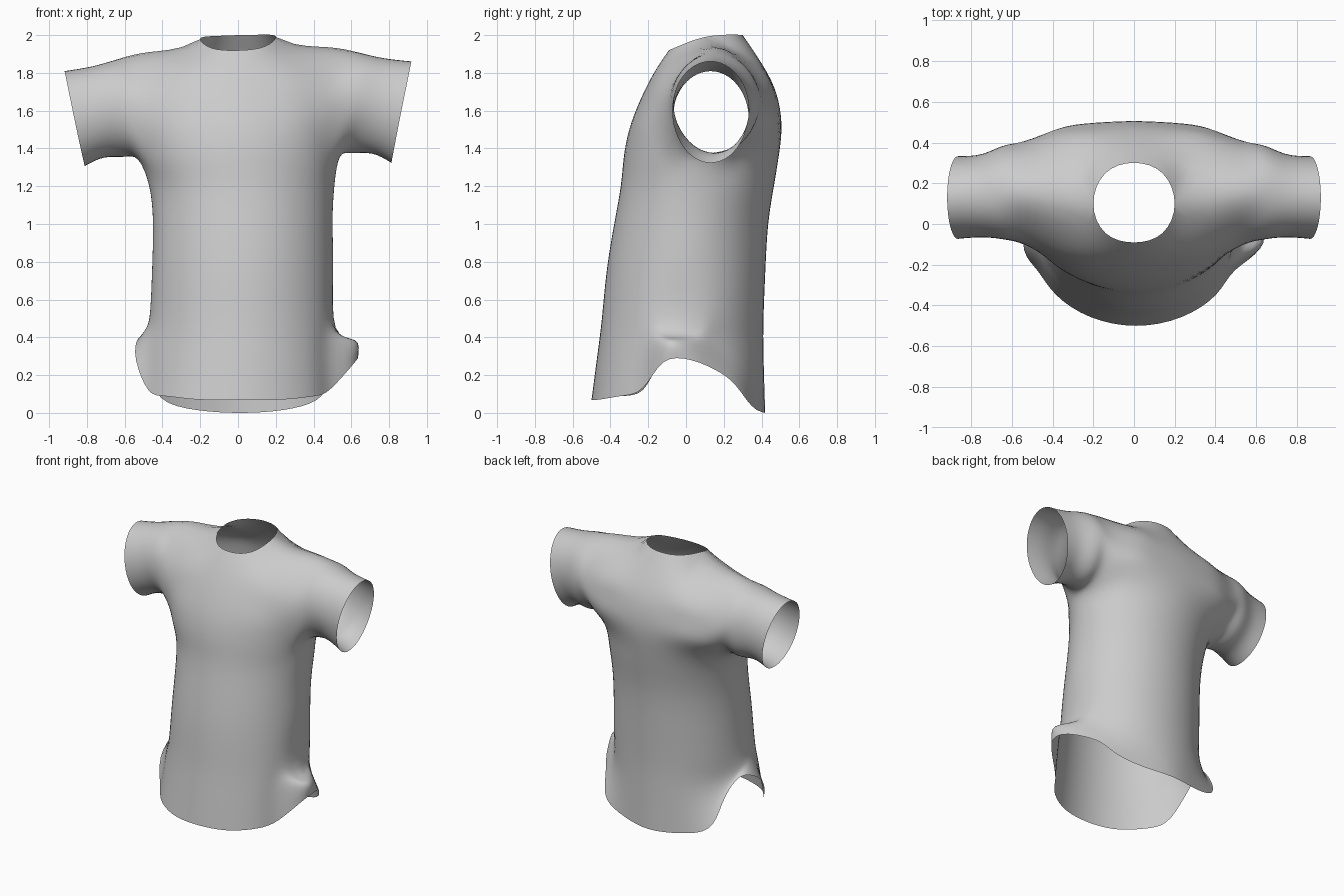
import bpy
import bmesh
from math import sin, cos, radians

cube = bpy.data.objects.get("Cube")
if cube:
    bpy.data.objects.remove(cube)

cloth = bpy.data.materials.new("grey cloth")
cloth.use_nodes = True
grey = (0.6, 0.6, 0.6, 1)
cloth.diffuse_color = grey
cloth.node_tree.nodes["Principled BSDF"].inputs["Base Color"].default_value = grey

bm = bmesh.new()


def point(x, y, z):
    # upper half leans a little: left shoulder sits higher than the right
    lean = min(max((z - 1.2) / 0.3, 0), 1)
    return bm.verts.new((x, y, z + 0.028 * x * lean))


def bridge(a, b, closed=False):
    count = len(a)
    for i in range(count if closed else count - 1):
        j = (i + 1) % count
        bm.faces.new((a[i], a[j], b[j], b[i]))


# Angles round the body: left side, front, right side, back
quarter = [0, 11, 24, 42, 65]
half = quarter + [90] + [180 - a for a in reversed(quarter)]
angles = half[:-1] + [180 + a for a in half[:-1]]
LEFT, RIGHT = 0, 10

# Torso rings: z, centre x, half width, front y, back y
levels = [
    (0.07, 0.01, 0.53, -0.50, 0.42),
    (0.30, 0.02, 0.505, -0.47, 0.41),
    (0.50, 0.025, 0.49, -0.445, 0.41),
    (0.75, 0.025, 0.48, -0.42, 0.42),
    (1.00, 0.025, 0.475, -0.38, 0.435),
    (1.20, 0.02, 0.49, -0.345, 0.465),
    (1.35, 0.005, 0.535, -0.33, 0.49),
]
rings = []
for z, cx, hx, front, back in levels:
    cy, hy = (front + back) / 2, (back - front) / 2
    rings.append([point(cx + hx * cos(radians(a)), cy - hy * sin(radians(a)), z)
                  for a in angles])

# Shirt-tail hem: scooped back, raised sides with flared flaps
hem, above, higher = rings[:3]
for i, z in {3: 0.09, 7: 0.09, 2: 0.13, 8: 0.12, 14: 0.015, 15: 0, 16: 0.015}.items():
    hem[i].co.z = z
for i, co in {
    RIGHT - 1: (-0.54, -0.13, 0.28), RIGHT: (-0.53, 0.02, 0.39),
    RIGHT + 1: (-0.485, 0.12, 0.37), RIGHT + 2: (-0.46, 0.24, 0.24),
    RIGHT + 3: (-0.41, 0.32, 0.08),
    LEFT + 1: (0.62, -0.12, 0.27), LEFT: (0.62, 0.02, 0.28),
    19: (0.56, 0.13, 0.24), 18: (0.49, 0.24, 0.17), 17: (0.42, 0.32, 0.07),
}.items():
    hem[i].co = co
for v, a in zip(above, angles):
    v.co.z += 0.15 * abs(cos(radians(a))) ** 8
for i, x in {1: 0.61, 0: 0.61, 19: 0.56}.items():
    above[i].co.x, above[i].co.z = x, 0.385
    higher[i].co.z = 0.45
for i in (9, 10, 11):
    higher[i].co.z = 0.54

for lower, upper in zip(rings, rings[1:]):
    bridge(lower, upper, closed=True)

# Chest and back panels: z, then x, front y and back y from centre to sleeve
rows = [
    (1.50, (0, 0.20, 0.37, 0.50), (-0.30, -0.275, -0.21, -0.115), (0.505, 0.495, 0.465, 0.40)),
    (1.65, (0, 0.19, 0.35, 0.50), (-0.245, -0.225, -0.175, -0.11), (0.49, 0.48, 0.455, 0.41)),
    (1.80, (0, 0.17, 0.31, 0.49), (-0.17, -0.15, -0.11, -0.03), (0.43, 0.42, 0.40, 0.34)),
]
columns = (3, 2, 1, 0, -1, -2, -3)


def signed(values, c):
    return values[abs(c)] * (1 if c >= 0 else -1)


# Shoulder ridge and neck opening, the ridge being shared by both panels
ridge = {}
for s in (1, -1):
    ridge[2 * s] = point(0.2 * s, 0.10, 1.985)
    ridge[3 * s] = point(0.475 * s, 0.15, 1.93)
neck = {"front": ((-0.09, 1.92), (-0.045, 1.935)), "back": ((0.30, 2.0), (0.25, 1.998))}

panels = {}
for name, start, depth in (("front", 2, 2), ("back", 12, 3)):
    ring = rings[-1][start:start + 7]
    if name == "back":
        ring = ring[::-1]
    strips = [ring]
    for row in rows:
        strips.append([point(signed(row[1], c), row[depth][abs(c)], row[0]) for c in columns])
    top = []
    for c in columns:
        if abs(c) >= 2:
            top.append(ridge[c])
        else:
            y, z = neck[name][abs(c)]
            top.append(point(0.14 * c, y, z))
    strips.append(top)
    for lower, upper in zip(strips, strips[1:]):
        bridge(lower, upper)
    panels[name] = strips

# Sleeves: centre x, tilt, centre y, half depth, centre z, half height
sleeve_rings = [
    (0.62, 0.015, 0.155, 0.235, 1.625, 0.262),
    (0.74, 0.03, 0.14, 0.205, 1.61, 0.247),
    (0.865, 0.053, 0.13, 0.203, 1.575, 0.26),
]
for s, side, col in ((1, LEFT, 0), (-1, RIGHT, 6)):
    armpit = rings[-1]
    front = [strip[col] for strip in panels["front"][:4]]
    back = [strip[col] for strip in panels["back"][:4]]
    loop = ([armpit[side], armpit[side + s]] + front + [ridge[3 * s]]
            + back[::-1] + [armpit[(side - s) % 20]])
    for cx, tilt, cy, hy, cz, hz in sleeve_rings:
        outer = []
        for k in range(12):
            a = radians(30 * k)
            outer.append(point(s * (cx - tilt * cos(a)), cy - hy * sin(a), cz - hz * cos(a)))
        bridge(loop, outer, closed=True)
        loop = outer

# Face the cloth outwards
bmesh.ops.recalc_face_normals(bm, faces=bm.faces)
bm.normal_update()
chest = panels["front"][1][3]
if chest.normal.y > 0:
    bmesh.ops.reverse_faces(bm, faces=bm.faces)
for face in bm.faces:
    face.smooth = True

mesh = bpy.data.meshes.new("shirt")
bm.to_mesh(mesh)
bm.free()
mesh.materials.append(cloth)
shirt = bpy.data.objects.new("shirt", mesh)
bpy.context.collection.objects.link(shirt)
subdivide = shirt.modifiers.new("smooth cloth", "SUBSURF")
subdivide.levels = subdivide.render_levels = 2

# Adjust the cage so that the smoothed cloth passes through its points
targets = [v.co.copy() for v in mesh.vertices]
for _ in range(4):
    shirt.update_tag()
    bpy.context.view_layer.update()
    smoothed = shirt.evaluated_get(bpy.context.evaluated_depsgraph_get())
    result = smoothed.to_mesh()
    offsets = [t - result.vertices[i].co for i, t in enumerate(targets)]
    smoothed.to_mesh_clear()
    for v, offset in zip(mesh.vertices, offsets):
        v.co += 0.9 * offset
    mesh.update()
